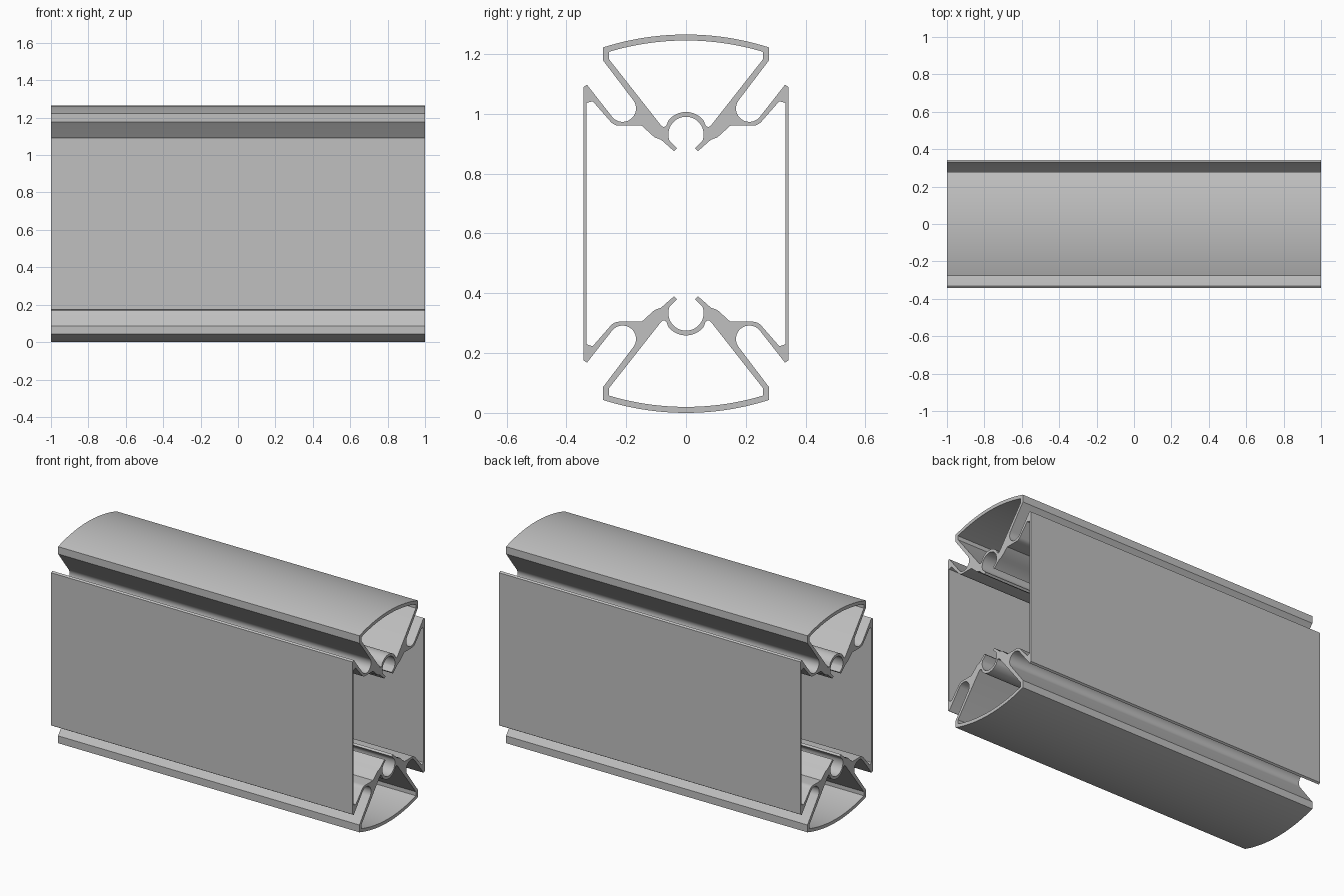
import bpy
import bmesh
from math import sin, cos, asin, radians, degrees

MID = 0.6325      # height of the horizontal symmetry plane
HALF_LENGTH = 1.0

cube = bpy.data.objects.get("Cube")
if cube:
    bpy.data.objects.remove(cube, do_unlink=True)


def arc(cy, cz, r, start, end, steps):
    """Points on an arc, angles in degrees from +y towards +z."""
    angles = [radians(start + (end - start) * i / steps) for i in range(steps + 1)]
    return [(cy + r * cos(a), cz + r * sin(a)) for a in angles]


def crown(r, half_width, steps=14):
    """Arc of the domed cap from the centre line to its edge."""
    edge = 90 - degrees(asin(half_width / r))
    return arc(0, 0.352, r, 90, edge, steps)


# Quarter cross-section of the extrusion, one closed loop
profile = crown(0.913, 0.277)                              # cap, outside
profile += [(0.277, 1.178)]                                # strut, outside
profile += arc(0.212, 1.018, 0.045, 143, 318, 16)          # rounded groove
profile += [(0.331, 1.097), (0.342, 1.090)]                # rim of side wall
profile += [(0.342, MID), (0.332, MID)]                    # thin side wall
profile += [(0.332, 1.036), (0.312, 1.042)]                # notch behind rim
profile += arc(0.222, 1.000, 0.040, 320, 270, 6)           # underside of groove
profile += [(0.148, 0.960), (0.105, 0.921), (0.083, 0.913)]
profile += [(0.040, 0.875), (0.030, 0.885)]                # lip of screw channel
profile += arc(0, 0.931, 0.059, -22, 90, 14)               # screw channel, inside
profile += arc(0, 0.931, 0.075, 90, 38, 8)                 # screw channel, outside
profile += [(0.064, 0.964), (0.069, 0.957), (0.077, 0.956), (0.085, 0.963)]
profile += [(0.258, 1.183)]                                # strut, inside
profile += list(reversed(crown(0.893, 0.258)))             # cap, inside

# Sweep the quarter section along x, leaving the symmetry planes open
bm = bmesh.new()
rings = [[bm.verts.new((x, y, z - MID)) for y, z in profile]
         for x in (-HALF_LENGTH, HALF_LENGTH)]
for ring in rings:
    bm.faces.new(ring)
count = len(profile)
for i in range(count):
    j = (i + 1) % count
    (ya, za), (yb, zb) = profile[i], profile[j]
    on_plane = max(ya, yb) < 1e-5 or max(za, zb) < MID + 1e-5
    if not on_plane:
        bm.faces.new((rings[0][i], rings[0][j], rings[1][j], rings[1][i]))
bmesh.ops.recalc_face_normals(bm, faces=bm.faces)
mesh = bpy.data.meshes.new("extruded_rail")
bm.to_mesh(mesh)
bm.free()

rail = bpy.data.objects.new("extruded_rail", mesh)
bpy.context.collection.objects.link(rail)
bpy.ops.object.select_all(action='DESELECT')
rail.select_set(True)
bpy.context.view_layer.objects.active = rail

# Mirror to the full section
mirror = rail.modifiers.new("Mirror", 'MIRROR')
mirror.use_axis = (False, True, True)
mirror.merge_threshold = 0.0005
bpy.ops.object.modifier_apply(modifier=mirror.name)
rail.location.z = MID
bpy.ops.object.shade_smooth_by_angle(angle=radians(28))

# Plain aluminium grey
grey = bpy.data.materials.new("aluminium_grey")
grey.use_nodes = True
colour = (0.53, 0.53, 0.53, 1)
grey.diffuse_color = colour
grey.node_tree.nodes["Principled BSDF"].inputs["Base Color"].default_value = colour
rail.data.materials.append(grey)
